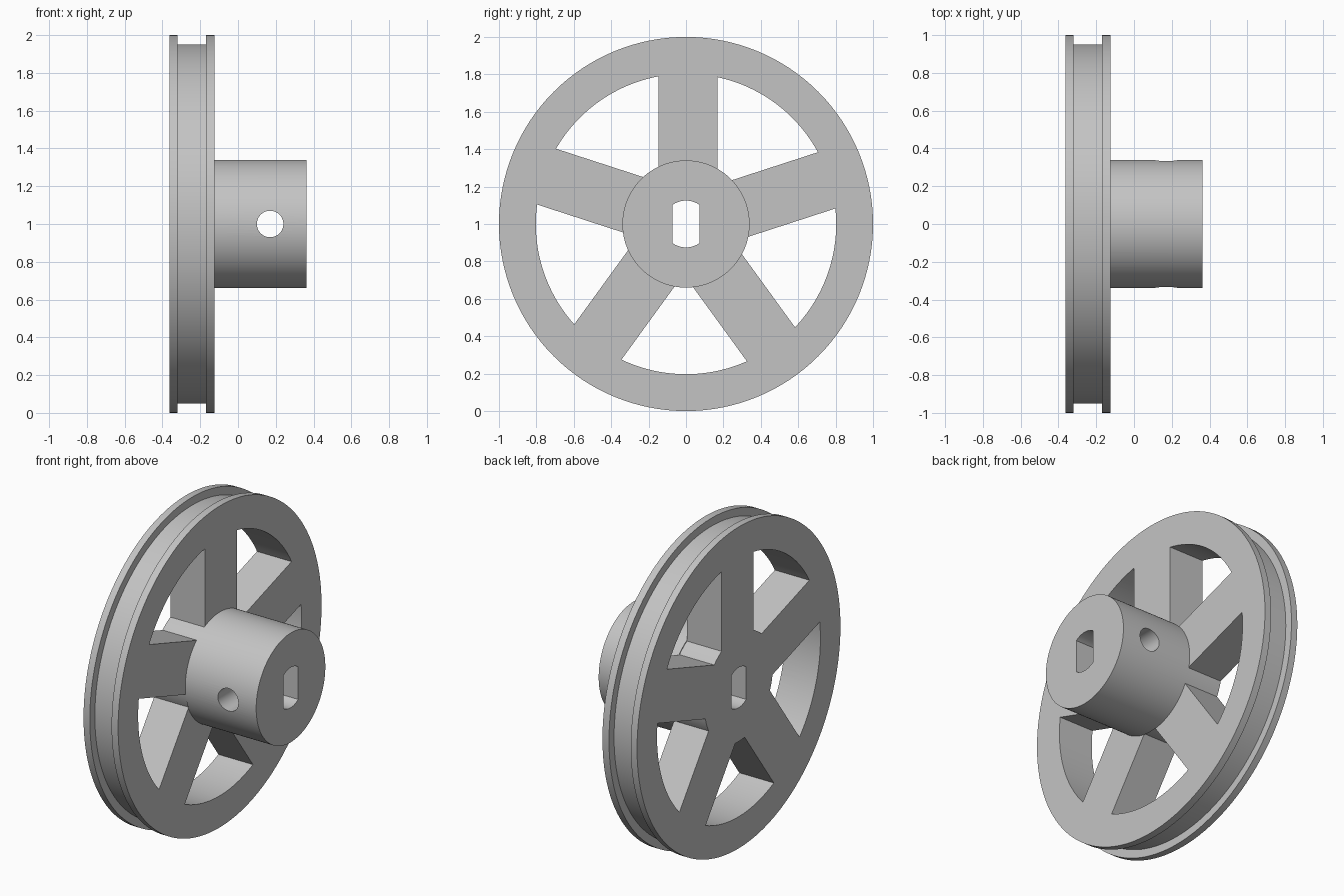
import bpy
import bmesh
from math import asin, cos, sin, pi, radians

SEGMENTS = 128
CENTRE_Z = 1.0
HALF_LENGTH = 0.363
HUB_R, RIM_IN_R = 0.34, 0.803

default = bpy.data.objects.get("Cube")
if default:
    bpy.data.objects.remove(default, do_unlink=True)

grey = bpy.data.materials.new("plain grey")
grey.use_nodes = True
colour = (0.55, 0.55, 0.55, 1)
grey.diffuse_color = colour
grey.node_tree.nodes["Principled BSDF"].inputs["Base Color"].default_value = colour


def loft(name, rings):
    """Join equal-length rings of points into a capped solid."""
    bm = bmesh.new()
    loops = [[bm.verts.new(p) for p in ring] for ring in rings]
    n = len(loops[0])
    for a, b in zip(loops, loops[1:]):
        for i in range(n):
            j = (i + 1) % n
            bm.faces.new((a[i], a[j], b[j], b[i]))
    bm.faces.new(loops[0])
    bm.faces.new(loops[-1])
    bmesh.ops.recalc_face_normals(bm, faces=bm.faces)
    mesh = bpy.data.meshes.new(name)
    bm.to_mesh(mesh)
    bm.free()
    mesh.materials.append(grey)
    obj = bpy.data.objects.new(name, mesh)
    bpy.context.collection.objects.link(obj)
    return obj


def arc(r, start, end, steps):
    angles = [start + (end - start) * i / steps for i in range(steps + 1)]
    return [(r * cos(a), r * sin(a)) for a in angles]


def circle(r):
    return arc(r, 0, 2 * pi, SEGMENTS)[:-1]


def prism_x(name, outline, x0, x1):
    return loft(name, [[(x, y, z + CENTRE_Z) for y, z in outline] for x in (x0, x1)])


# Flanged, grooved wheel and its hub, turned about the x axis
profile = [(-HALF_LENGTH, 1), (-0.32, 1), (-0.32, 0.95), (-0.17, 0.95),
           (-0.17, 1), (-0.125, 1), (-0.125, HUB_R), (HALF_LENGTH, HUB_R)]
pulley = loft("pulley_wheel_and_hub",
              [[(x, y, z + CENTRE_Z) for y, z in circle(r)] for x, r in profile])

# Five windows that leave the spokes standing
cutters = []
SIDE_A, SIDE_B, INNER_R = 0.147, 0.168, 0.335
for k in range(5):
    spoke = radians(18 + 72 * k)
    following = spoke + radians(72)

    def window_arc(r, steps):
        return arc(r, spoke + asin(SIDE_A / r), following - asin(SIDE_B / r), steps)

    outline = window_arc(INNER_R, 6) + window_arc(RIM_IN_R, 20)[::-1]
    cutters.append(prism_x("window_cutter", outline, -0.5, -0.125 + 0.0005))

# Axle bore with two flat sides
BORE_R, FLAT = 0.125, 0.073
half = asin(FLAT / BORE_R)
bore = arc(BORE_R, pi / 2 - half, pi / 2 + half, 16)
bore += [(-y, -z) for y, z in bore]
cutters.append(prism_x("bore_cutter", bore, -0.5, 0.5))

# Cross hole through the hub for a set screw
cutters.append(loft("screw_hole_cutter",
                    [[(0.17 + u, y, CENTRE_Z + v) for u, v in circle(0.07)]
                     for y in (-0.5, 0.5)]))

for cutter in cutters:
    cutter.hide_render = True
    mod = pulley.modifiers.new("cut", 'BOOLEAN')
    mod.operation = 'DIFFERENCE'
    mod.solver = 'EXACT'
    mod.object = cutter

# Apply the cuts and drop the cutters
graph = bpy.context.evaluated_depsgraph_get()
result = bpy.data.meshes.new_from_object(pulley.evaluated_get(graph))
pulley.modifiers.clear()
pulley.data = result
for cutter in cutters:
    bpy.data.objects.remove(cutter, do_unlink=True)

bpy.ops.object.select_all(action='DESELECT')
pulley.select_set(True)
bpy.context.view_layer.objects.active = pulley
bpy.ops.object.shade_smooth_by_angle(angle=radians(30))
